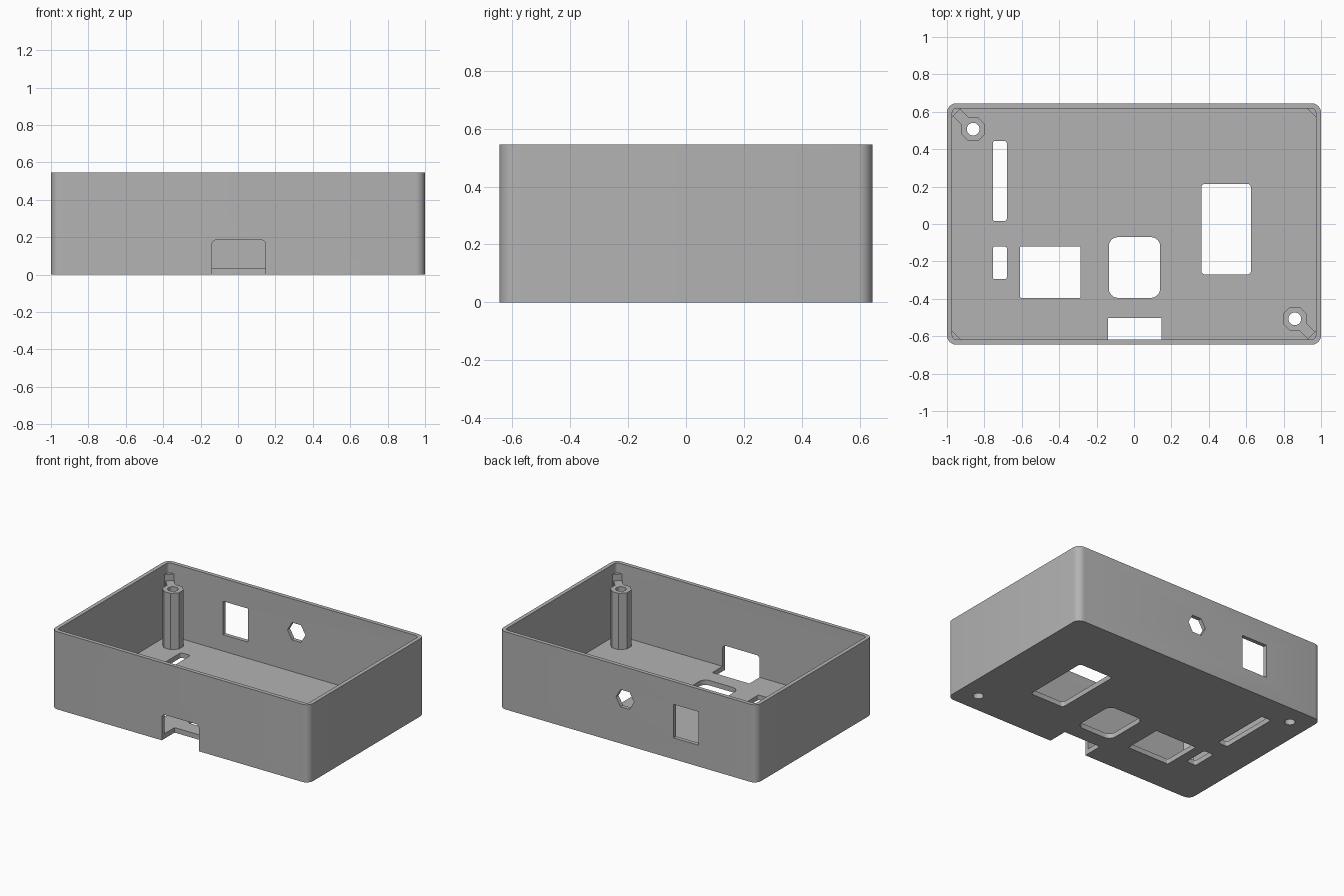
import bpy, bmesh, math
from mathutils import Vector

cube = bpy.data.objects.get("Cube")
if cube:
    bpy.data.objects.remove(cube, do_unlink=True)

grey = bpy.data.materials.new("mid grey plastic")
grey.use_nodes = True
colour = (0.45, 0.45, 0.45, 1)
grey.diffuse_color = colour
grey.node_tree.nodes["Principled BSDF"].inputs["Base Color"].default_value = colour


def polygon(cx, cy, radius, sides, turn=0.0):
    return [(cx + radius * math.cos(turn + math.tau * i / sides),
             cy + radius * math.sin(turn + math.tau * i / sides)) for i in range(sides)]


def rounded(x0, x1, y0, y1, r, steps=6):
    """Outline of a rectangle with rounded corners."""
    if r == 0:
        return [(x0, y0), (x1, y0), (x1, y1), (x0, y1)]
    centres = [(x1 - r, y1 - r), (x0 + r, y1 - r), (x0 + r, y0 + r), (x1 - r, y0 + r)]
    points = []
    for corner, (cx, cy) in enumerate(centres):
        for i in range(steps + 1):
            a = math.pi / 2 * (corner + i / steps)
            points.append((cx + r * math.cos(a), cy + r * math.sin(a)))
    return points


def prism(name, outline, lo, hi, axis="z"):
    """Extrude an outline along z, or an x-z outline along y."""
    bm = bmesh.new()
    place = (lambda p: (p[0], p[1], lo)) if axis == "z" else (lambda p: (p[0], lo, p[1]))
    face = bm.faces.new([bm.verts.new(place(p)) for p in outline])
    top = bmesh.ops.extrude_face_region(bm, geom=[face])["geom"]
    move = Vector((0, 0, hi - lo)) if axis == "z" else Vector((0, hi - lo, 0))
    bmesh.ops.translate(bm, vec=move, verts=[v for v in top if isinstance(v, bmesh.types.BMVert)])
    bmesh.ops.recalc_face_normals(bm, faces=bm.faces)
    mesh = bpy.data.meshes.new(name)
    bm.to_mesh(mesh)
    bm.free()
    mesh.materials.append(grey)
    obj = bpy.data.objects.new(name, mesh)
    bpy.context.collection.objects.link(obj)
    return obj


def activate(obj):
    bpy.ops.object.select_all(action="DESELECT")
    obj.select_set(True)
    bpy.context.view_layer.objects.active = obj


def combine(target, tool, operation="DIFFERENCE"):
    """Apply a boolean and discard the tool object."""
    mod = target.modifiers.new("boolean", "BOOLEAN")
    mod.operation, mod.object, mod.solver = operation, tool, "EXACT"
    activate(target)
    bpy.ops.object.modifier_apply(modifier=mod.name)
    bpy.data.objects.remove(tool, do_unlink=True)


HX, HY, HEIGHT = 1.0, 0.645, 0.545
WALL, FLOOR = 0.028, 0.035
POST_X, POST_Y, POST_TOP = -0.86, 0.507, 0.43

# Open tray
case = prism("case_shell", rounded(-HX, HX, -HY, HY, 0.05), 0, HEIGHT)
combine(case, prism("cavity", rounded(-HX + WALL, HX - WALL, -HY + WALL, HY - WALL, 0.022),
                    FLOOR, HEIGHT + 0.1))

# Floor windows: x0, x1, y0, y1, corner radius
for window in [(-0.755, -0.68, 0.015, 0.445, 0.015),
               (-0.755, -0.68, -0.295, -0.12, 0.012),
               (-0.61, -0.285, -0.395, -0.12, 0.008),
               (-0.135, 0.14, -0.395, -0.07, 0.05),
               (0.36, 0.625, -0.27, 0.215, 0.02)]:
    combine(case, prism("floor_cutter", rounded(*window), -0.1, 0.1))

# Front notch, continuing into the floor
combine(case, prism("notch_cutter", rounded(-0.14, 0.148, -0.1, 0.185, 0.025), -0.8, -0.503, "y"))

# Back wall openings
combine(case, prism("back_window_cutter", rounded(-0.55, -0.355, 0.15, 0.385, 0), 0.55, 0.75, "y"))
combine(case, prism("back_hex_cutter", polygon(0.022, 0.318, 0.07, 6), 0.55, 0.75, "y"))

# Corner gussets in all four corners
for sx in (-1, 1):
    for sy in (-1, 1):
        cx, cy, leg = sx * 0.98, sy * 0.625, 0.06
        gusset = prism("corner_gusset", [(cx, cy), (cx - sx * leg, cy), (cx, cy - sy * leg)],
                       FLOOR / 2, 0.475)
        combine(case, gusset, "UNION")

# Screw posts in two opposite corners, each webbed to its corner
for side in (1, -1):
    px, py = side * POST_X, side * POST_Y
    apothem = 0.064 / math.cos(math.pi / 8)
    post = prism("screw_post", polygon(px, py, apothem, 8, math.pi / 8), FLOOR / 2, POST_TOP)
    half, reach = 0.019, 0.1
    dx, dy = -side * reach, side * reach
    web = prism("post_web", [(px - half, py - half), (px + half, py + half),
                             (px + half + dx, py + half + dy),
                             (px - half + dx, py - half + dy)], FLOOR / 2, POST_TOP)
    combine(post, web, "UNION")
    combine(case, post, "UNION")
    combine(case, prism("screw_hole_cutter", polygon(px, py, 0.034, 24), -0.1, 0.6))

activate(case)
bpy.ops.object.shade_smooth_by_angle(angle=math.radians(30))
